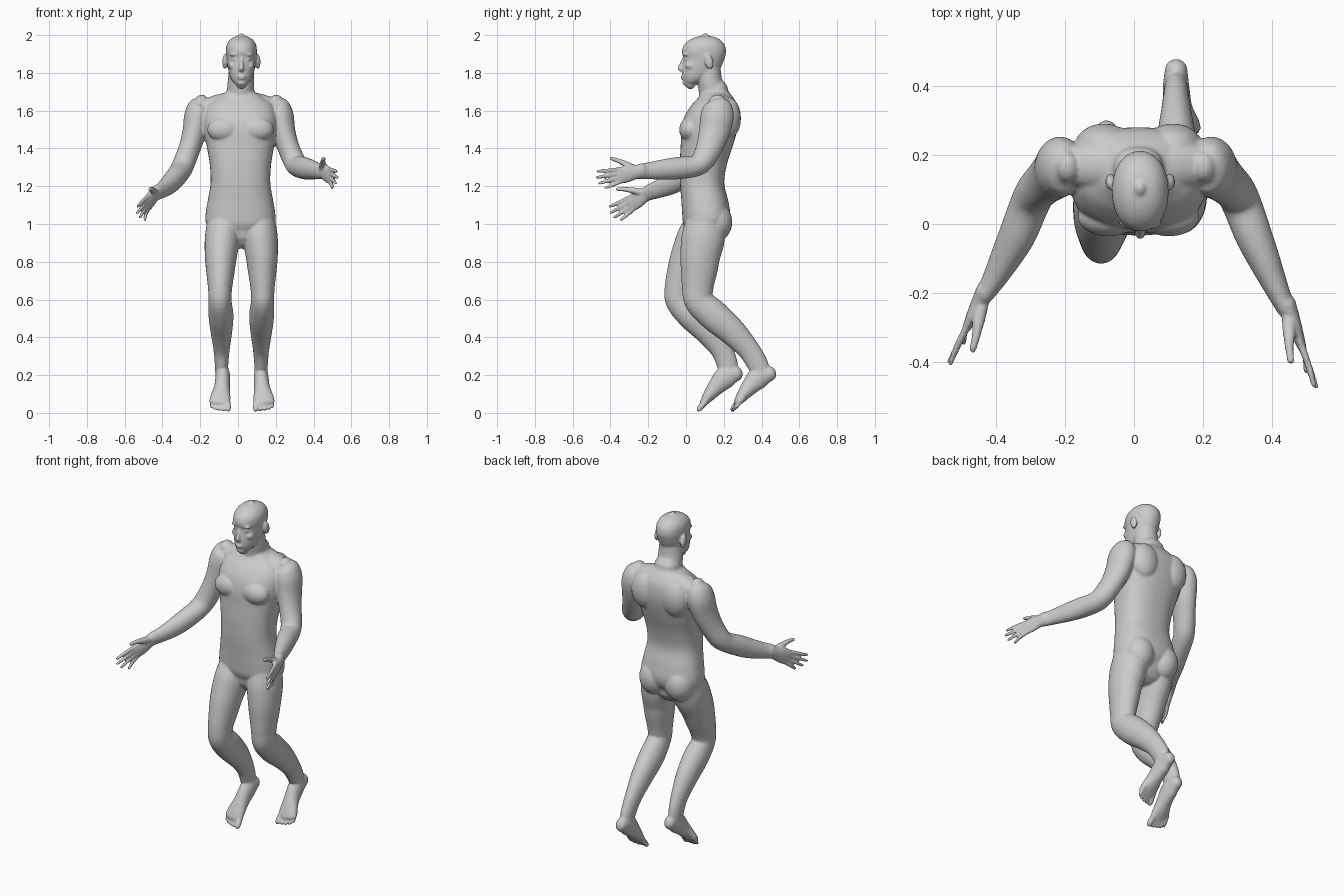
import bpy, bmesh, math
from mathutils import Vector, Matrix

bm = bmesh.new()
X, Y, Z = Vector((1, 0, 0)), Vector((0, 1, 0)), Vector((0, 0, 1))


def catmull(rows, steps=5):
    """Smoothly resample rows of numbers."""
    pts = [rows[0]] + list(rows) + [rows[-1]]
    out = []
    for p0, p1, p2, p3 in zip(pts, pts[1:], pts[2:], pts[3:]):
        for k in range(steps):
            t = k / steps
            out.append([0.5 * (2 * b + (c - a) * t + (2 * a - 5 * b + 4 * c - d) * t * t
                               + (3 * b - a - 3 * c + d) * t ** 3)
                        for a, b, c, d in zip(p0, p1, p2, p3)])
    return out + [list(rows[-1])]


def loft(rows, side=X, axis=None, power=2.0, n=28):
    """Rounded tube through rows (x, y, z, radius along side, radius across)."""
    rows = catmull(rows)
    cen = [Vector(r[:3]) for r in rows]
    last = len(rows) - 1
    rings = []
    for i, r in enumerate(rows):
        t = axis or (cen[min(i + 1, last)] - cen[max(i - 1, 0)]).normalized()
        rings.append((cen[i], t, r[3], r[4]))

    def dome(ring, sign):
        c, t, a, b = ring
        return [(c + t * sign * min(a, b) * k, t, a * math.sqrt(1 - k * k), b * math.sqrt(1 - k * k))
                for k in (0.4, 0.75, 0.95)]
    rings = dome(rings[0], -1)[::-1] + rings + dome(rings[-1], 1)
    loops = []
    for c, t, a, b in rings:
        u = (side - t * side.dot(t)).normalized()
        v = t.cross(u)
        loop = []
        for k in range(n):
            ang = 2 * math.pi * k / n
            cs, sn = math.cos(ang), math.sin(ang)
            cs = math.copysign(abs(cs) ** (2 / power), cs)
            sn = math.copysign(abs(sn) ** (2 / power), sn)
            loop.append(bm.verts.new(c + u * a * cs + v * b * sn))
        loops.append(loop)
    for p, q in zip(loops, loops[1:]):
        for k in range(n):
            bm.faces.new((p[k], p[(k + 1) % n], q[(k + 1) % n], q[k]))
    bm.faces.new(loops[0][::-1])
    bm.faces.new(loops[-1])


def stack(cx, rows, power):
    """Upright loft from rows (z, half width, front y, back y)."""
    loft([(cx, (f + b) / 2, z, w, (b - f) / 2) for z, w, f, b in rows], X, Z, power, 40)


def blob(c, r, tilt=0.0):
    m = Matrix.Translation(c) @ Matrix.Rotation(tilt, 4, 'X') @ Matrix.Diagonal((*r, 1))
    bmesh.ops.create_uvsphere(bm, u_segments=24, v_segments=16, radius=1, matrix=m)


# Torso
CX = 0.013
stack(CX, [(0.965, 0.13, 0.0, 0.2), (1.0, 0.18, -0.015, 0.225), (1.05, 0.185, -0.02, 0.235),
           (1.13, 0.172, -0.025, 0.222), (1.22, 0.158, -0.032, 0.202), (1.32, 0.163, -0.033, 0.218),
           (1.42, 0.18, -0.028, 0.25), (1.50, 0.195, -0.025, 0.272), (1.57, 0.195, -0.008, 0.28),
           (1.63, 0.175, 0.03, 0.272), (1.67, 0.125, 0.065, 0.25), (1.70, 0.075, 0.08, 0.225)], 2.4)
for s in (1, -1):
    blob((CX + s * 0.088, 0.02, 1.50), (0.088, 0.056, 0.065))          # chest
    blob((CX + s * 0.10, 0.225, 1.56), (0.085, 0.066, 0.11))           # shoulder blade
    blob((CX + s * 0.085, 0.155, 1.01), (0.088, 0.09, 0.105))          # buttock
    loft([(CX + s * 0.05, 0.17, 1.66, 0.06, 0.04),
          (CX + s * 0.12, 0.17, 1.64, 0.065, 0.045),
          (CX + s * 0.185, 0.17, 1.615, 0.06, 0.045)], Y)              # shoulder slope

# Neck
loft([(CX, 0.155, 1.62, 0.085, 0.085), (CX, 0.14, 1.70, 0.073, 0.073),
      (0.016, 0.125, 1.76, 0.07, 0.066), (0.018, 0.115, 1.83, 0.065, 0.068)])

# Head
HX = 0.018
stack(HX, [(1.74, 0.03, -0.003, 0.05), (1.755, 0.047, -0.012, 0.09), (1.78, 0.06, -0.019, 0.13),
           (1.81, 0.068, -0.021, 0.17), (1.84, 0.074, -0.018, 0.19), (1.88, 0.079, -0.014, 0.205),
           (1.91, 0.082, -0.022, 0.212), (1.945, 0.079, -0.012, 0.206), (1.972, 0.064, 0.015, 0.185),
           (1.989, 0.042, 0.05, 0.155), (1.996, 0.015, 0.085, 0.12)], 2.1)
loft([(HX, -0.01, 1.878, 0.008, 0.01), (HX, -0.021, 1.85, 0.009, 0.012),
      (HX, -0.031, 1.825, 0.014, 0.013), (HX, -0.022, 1.815, 0.014, 0.010)])  # nose
blob((HX, -0.016, 1.781), (0.024, 0.013, 0.006))                       # upper lip
blob((HX, -0.015, 1.770), (0.020, 0.013, 0.006))                       # lower lip
blob((HX, 0.002, 1.748), (0.026, 0.021, 0.017))                        # chin
for s in (1, -1):
    blob((HX + s * 0.033, 0.003, 1.873), (0.014, 0.013, 0.011))        # eye
    blob((HX + s * 0.033, 0.001, 1.897), (0.03, 0.017, 0.008))         # brow
    blob((HX + s * 0.045, 0.022, 1.838), (0.024, 0.026, 0.02))         # cheek
    blob((HX + s * 0.088, 0.122, 1.858), (0.013, 0.023, 0.04), 0.2)    # ear

# Legs: x, y, z, side radius, depth radius, then the y shift of the forward leg
LEG = [(0.11, 0.10, 1.0, 0.09, 0.105, 0.0), (0.118, 0.09, 0.92, 0.093, 0.115, -0.025),
       (0.126, 0.075, 0.83, 0.085, 0.106, -0.05), (0.128, 0.07, 0.76, 0.077, 0.098, -0.07),
       (0.13, 0.062, 0.66, 0.064, 0.083, -0.093), (0.13, 0.07, 0.59, 0.061, 0.077, -0.10),
       (0.125, 0.148, 0.515, 0.066, 0.082, -0.11), (0.123, 0.245, 0.43, 0.057, 0.073, -0.125),
       (0.122, 0.33, 0.337, 0.043, 0.059, -0.143), (0.122, 0.378, 0.26, 0.036, 0.056, -0.16),
       (0.122, 0.395, 0.215, 0.034, 0.05, -0.17)]
FOOT = [(0.122, 0.445, 0.208, 0.033, 0.04), (0.122, 0.39, 0.19, 0.039, 0.06),
        (0.127, 0.335, 0.135, 0.042, 0.045), (0.135, 0.293, 0.083, 0.054, 0.03),
        (0.14, 0.272, 0.055, 0.055, 0.02)]
TOES = [(0.094, 0.240, 0.018, 0.016), (0.120, 0.242, 0.016, 0.011), (0.142, 0.247, 0.018, 0.011),
        (0.163, 0.254, 0.023, 0.0105), (0.182, 0.262, 0.031, 0.010)]
for back_leg in (True, False):
    def put(x, y, m, dy):
        return (x, y) if back_leg else (m - x, y + dy)
    loft([(*put(x, y, 0.035, dy), z, a, b) for x, y, z, a, b, dy in LEG])
    loft([(*put(x, y, 0.042, -0.178), z, a, b) for x, y, z, a, b in FOOT])
    for x, y, z, r in TOES:
        base = put(0.138 + (x - 0.138) * 0.9, y + 0.042, 0.042, -0.178)
        loft([(*base, z + 0.045, r, r), (*put(x, y + 0.015, 0.042, -0.178), z + 0.012, r, r),
              (*put(x, y + 0.006, 0.042, -0.178), z, r * 0.9, r * 0.8)], n=14)

# Arms: x, y, z, side radius, depth radius, then y and z shift of the lower arm
ARM = [(0.203, 0.165, 1.65, 0.035, 0.045, 0, 0), (0.213, 0.168, 1.625, 0.06, 0.075, 0, 0),
       (0.225, 0.165, 1.57, 0.07, 0.088, 0, 0), (0.24, 0.15, 1.49, 0.064, 0.082, 0, 0),
       (0.265, 0.125, 1.41, 0.058, 0.071, 0, -0.005), (0.295, 0.092, 1.34, 0.058, 0.062, 0, -0.015),
       (0.315, 0.05, 1.307, 0.057, 0.056, 0, -0.025), (0.345, -0.03, 1.297, 0.054, 0.059, 0.005, -0.055),
       (0.375, -0.10, 1.29, 0.047, 0.056, 0.015, -0.08), (0.41, -0.18, 1.283, 0.036, 0.047, 0.03, -0.10),
       (0.44, -0.245, 1.277, 0.027, 0.041, 0.045, -0.112)]
FINGERS = [(0.033, 0.243, 0.045, 0.004), (0.011, 0.256, 0.014, 0.0),
           (-0.011, 0.246, -0.019, 0.004), (-0.032, 0.215, -0.050, 0.012)]


def hand(wrist, d, inward):
    d = d.normalized()
    u = (Z - d * Z.dot(d)).normalized()
    n = d.cross(u)
    n = n if n.x * inward > 0 else -n

    def at(f, up, ins, a, b):
        return (*(wrist + d * f + u * up + n * ins), a, b)
    loft([at(-0.01, 0, 0, 0.040, 0.027), at(0.03, 0, 0, 0.038, 0.024),
          at(0.08, 0, 0, 0.046, 0.019), at(0.125, 0, 0, 0.044, 0.013)], u)
    for up, f, tip, curl in FINGERS:
        loft([at(0.11, up, 0, 0.011, 0.011), at((0.11 + f) / 2, (up + tip) / 2, 0, 0.0105, 0.0105),
              at(f - 0.008, tip, curl, 0.009, 0.008)], u, n=14)
    loft([at(0.02, 0.012, 0.006, 0.02, 0.02), at(0.06, 0.045, 0.02, 0.019, 0.017),
          at(0.10, 0.075, 0.035, 0.013, 0.013), at(0.135, 0.095, 0.044, 0.011, 0.010)], n, n=16)


loft([r[:5] for r in ARM])
loft([(0.01 - x, y + dy, z + dz, a, b) for x, y, z, a, b, dy, dz in ARM])
hand(Vector((0.445, -0.24, 1.28)), Vector((0.085, -0.24, -0.05)), -1)
hand(Vector((-0.433, -0.197, 1.165)), Vector((-0.095, -0.19, -0.115)), 1)

# Fuse all parts into one smooth skin
bmesh.ops.recalc_face_normals(bm, faces=bm.faces[:])
mesh = bpy.data.meshes.new("human_body")
bm.to_mesh(mesh)
bm.free()
body = bpy.data.objects.new("human_body", mesh)
bpy.context.collection.objects.link(body)
remesh = body.modifiers.new("fuse", 'REMESH')
remesh.mode = 'VOXEL'
remesh.voxel_size = 0.006
remesh.use_smooth_shade = True
smooth = body.modifiers.new("soften", 'SMOOTH')
smooth.factor = 0.5
smooth.iterations = 6
